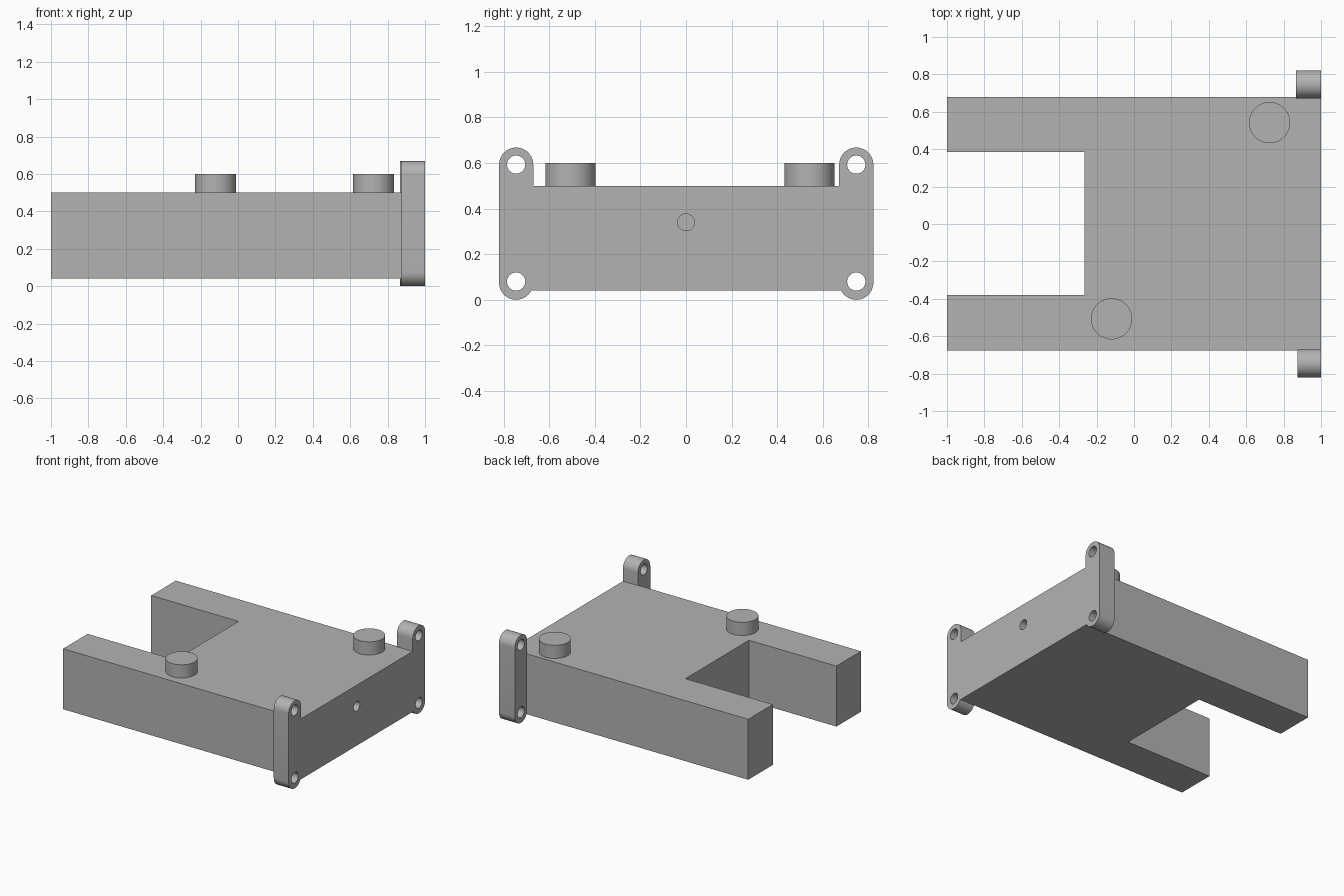
import bpy, bmesh
from math import sin, cos, pi, radians
from mathutils import Vector, Matrix

if "Cube" in bpy.data.objects:
    bpy.data.objects.remove(bpy.data.objects["Cube"])

grey = bpy.data.materials.new("plain grey")
grey.use_nodes = True
grey.diffuse_color = (0.45, 0.45, 0.45, 1)
grey.node_tree.nodes["Principled BSDF"].inputs["Base Color"].default_value = grey.diffuse_color


def prism(name, points, offset):
    """Extrude a closed 3D outline along an offset."""
    bm = bmesh.new()
    face = bm.faces.new([bm.verts.new(p) for p in points])
    new = bmesh.ops.extrude_face_region(bm, geom=[face])["geom"]
    bmesh.ops.translate(bm, vec=Vector(offset),
                        verts=[v for v in new if isinstance(v, bmesh.types.BMVert)])
    bmesh.ops.recalc_face_normals(bm, faces=bm.faces)
    mesh = bpy.data.meshes.new(name)
    bm.to_mesh(mesh)
    bm.free()
    mesh.materials.append(grey)
    obj = bpy.data.objects.new(name, mesh)
    bpy.context.collection.objects.link(obj)
    return obj


def select(obj):
    bpy.ops.object.select_all(action='DESELECT')
    obj.select_set(True)
    bpy.context.view_layer.objects.active = obj


def arc(y, z, radius, start, end, steps, x):
    """Points of an arc in a plane facing x."""
    return [(x, y + radius * cos(a), z + radius * sin(a))
            for a in (start + (end - start) * i / steps for i in range(steps + 1))]


def drill(obj, y, z, radius, x0, x1):
    """Cut a round hole running along x."""
    ring = arc(y, z, radius, 0, 2 * pi, 32, x0)[:-1]
    cutter = prism("hole_cutter", ring, (x1 - x0, 0, 0))
    cutter.hide_render = True
    mod = obj.modifiers.new("hole", 'BOOLEAN')
    mod.operation, mod.solver, mod.object = 'DIFFERENCE', 'EXACT', cutter
    select(obj)
    bpy.ops.object.modifier_apply(modifier=mod.name)
    bpy.data.objects.remove(cutter)


def smooth(obj):
    select(obj)
    bpy.ops.object.shade_smooth_by_angle(angle=radians(30))


# Forked block with a blind socket in its end
BOTTOM, TOP = 0.04, 0.5
outline = [(-1, -0.675), (1, -0.675), (1, 0.68), (-1, 0.68),
           (-1, 0.385), (-0.265, 0.385), (-0.265, -0.38), (-1, -0.38)]
body = prism("forked_body", [(x, y, BOTTOM) for x, y in outline], (0, 0, TOP - BOTTOM))
drill(body, 0, 0.34, 0.037, 0.9, 1.1)
smooth(body)

# Rounded mounting ears with two screw holes each
R = 0.075
for name, y, back in (("right_mounting_ear", -0.745, 0.875), ("left_mounting_ear", 0.747, 0.866)):
    points = arc(y, 0.593, R, 0, pi, 20, back) + arc(y, R, R, pi, 2 * pi, 20, back)
    ear = prism(name, points, (1 - back, 0, 0))
    for z in (0.08, 0.593):
        drill(ear, y, z, 0.04, 0.8, 1.1)
    smooth(ear)

# Round buttons on top
for name, x, y in (("right_button", -0.12, -0.507), ("left_button", 0.725, 0.542)):
    ring = [(x + 0.11 * cos(2 * pi * i / 48), y + 0.11 * sin(2 * pi * i / 48), TOP)
            for i in range(48)]
    smooth(prism(name, ring, (0, 0, 0.1)))
